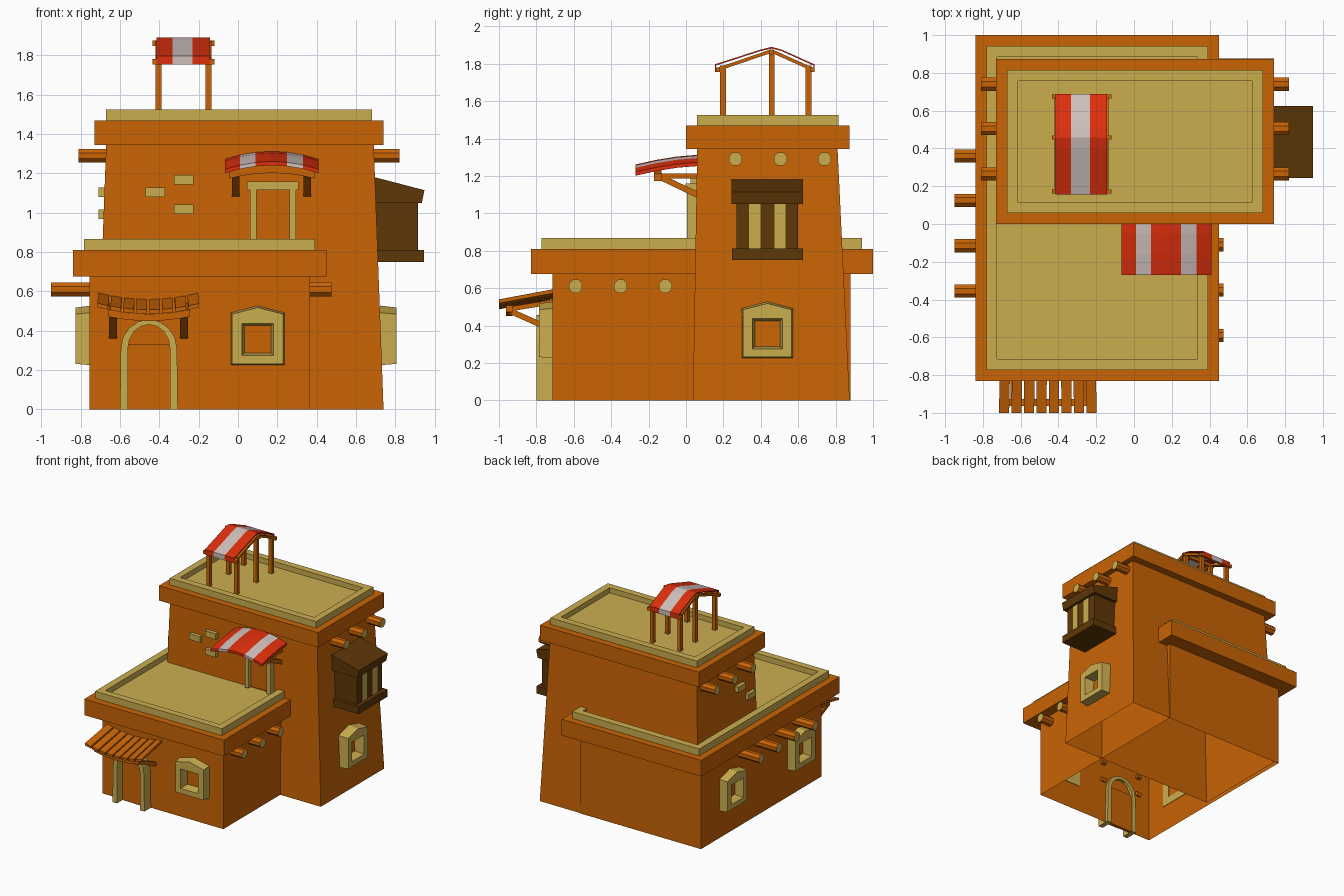
import bpy, bmesh, math
from mathutils import Vector

if "Cube" in bpy.data.objects:
    bpy.data.objects.remove(bpy.data.objects["Cube"])


def material(name, rgb):
    m = bpy.data.materials.new(name)
    m.diffuse_color = (*[(c / 255) ** 2.2 for c in rgb], 1)
    m.use_nodes = True
    m.node_tree.nodes["Principled BSDF"].inputs["Base Color"].default_value = m.diffuse_color
    return m


CLAY = material("orange clay", (200, 100, 13))
TAN = material("tan plaster", (202, 172, 80))
BROWN = material("dark brown wood", (95, 58, 15))
RED = material("red cloth", (220, 50, 20))
WHITE = material("pale cloth", (205, 190, 186))


def loft(name, rings, mats, cap0=True, cap1=True, rule=None, closed=False):
    """Join point rings with quads; rule(face centre, normal) gives a material index."""
    bm = bmesh.new()
    vs = [[bm.verts.new(p) for p in r] for r in rings]
    pairs = list(zip(vs, vs[1:])) + ([(vs[-1], vs[0])] if closed else [])
    for a, b in pairs:
        n = len(a)
        for i in range(n):
            bm.faces.new((a[i], a[(i + 1) % n], b[(i + 1) % n], b[i]))
    if cap0 and not closed:
        bm.faces.new(vs[0][::-1])
    if cap1 and not closed:
        bm.faces.new(vs[-1])
    bmesh.ops.recalc_face_normals(bm, faces=bm.faces)
    if rule:
        for f in bm.faces:
            f.material_index = rule(f.calc_center_median(), f.normal)
    me = bpy.data.meshes.new(name)
    bm.to_mesh(me)
    bm.free()
    for m in mats:
        me.materials.append(m)
    ob = bpy.data.objects.new(name, me)
    bpy.context.collection.objects.link(ob)
    return ob


def rect(x0, x1, y0, y1, z):
    return [(x0, y0, z), (x1, y0, z), (x1, y1, z), (x0, y1, z)]


def box(name, x0, x1, y0, y1, z0, z1, mat):
    return loft(name, [rect(x0, x1, y0, y1, z0), rect(x0, x1, y0, y1, z1)], [mat])


def prism_x(name, x0, x1, yz, mat):
    return loft(name, [[(x, y, z) for y, z in yz] for x in (x0, x1)], [mat])


def strut(name, x0, x1, a, b, t, mat=CLAY):
    """Square bar running from a to b in the y-z plane."""
    d = (Vector(b) - Vector(a)).normalized() * t / 2
    n = Vector((-d.y, d.x))
    a, b = Vector(a), Vector(b)
    return prism_x(name, x0, x1, [a - n, b - n, b + n, a + n], mat)


# Walls, open at the bottom
loft("lower_walls", [rect(-.755, .365, -.715, .88, 0), rect(-.755, .365, -.715, .88, .68)],
     [CLAY], False, False)
loft("tower_walls", [rect(-.72, .74, .037, .875, 0), rect(-.67, .69, .06, .81, 1.35)],
     [CLAY], False, False)


# Roof bands with recessed tan parapets
def roof(name, x0, x1, y0, y1, z0, z1, z2):
    box(name + "_band", x0, x1, y0, y1, z0, z1, CLAY)
    a, b = .058, .115
    o = (x0 + a, x1 - a, y0 + a, y1 - a)
    i = (x0 + b, x1 - b, y0 + b, y1 - b)
    loft(name + "_parapet", [rect(*o, z1), rect(*o, z2), rect(*i, z2), rect(*i, z1 + .012)], [TAN])


roof("lower_roof", -.84, .45, -.83, 1.0, .675, .81, .868)
roof("tower_roof", -.73, .74, 0, .873, 1.345, 1.47, 1.525)


# Octagonal roof beams with tan ends
def beam(name, x0, x1, y, z):
    r = .038
    ring = [(r * math.cos((k + .5) * math.pi / 4), r * math.sin((k + .5) * math.pi / 4)) for k in range(8)]
    loft(name, [[(x, y + a, z + b) for a, b in ring] for x in (x0, x1)], [CLAY, TAN],
         rule=lambda c, n: int(abs(n.x) > .9))


for y in (.36, .125, -.115, -.355):
    beam("lower_left_beam", -.95, -.74, y, .61)
for y in (-.11, -.35, -.59):
    beam("lower_right_beam", .35, .475, y, .61)
for y in (.74, .505, .265):
    beam("tower_left_beam", -.81, -.65, y, 1.29)
    beam("tower_right_beam", .67, .82, y, 1.29)

# Exposed bricks
for x, z in ((-.275, 1.168), (-.42, 1.104), (-.275, 1.018)):
    box("front_brick", x - .05, x + .05, .025, .08, z - .024, z + .024, TAN)
for y, z in ((.27, 1.104), (.14, .993)):
    box("side_brick", -.71, -.65, y - .05, y + .05, z - .024, z + .024, TAN)


# Peaked window surrounds; u runs sideways, out points away from the wall
def window(name, base, u, out, depth):
    base, u, out, up = Vector(base), Vector(u), Vector(out), Vector((0, 0, 1))

    def ring(w, zb, zs, zt, d):
        pts = [(-w, zb), (w, zb), (w, zs), (0, zt), (-w, zs)]
        return [base + u * a + up * b + out * d for a, b in pts]
    loft(name, [ring(.137, .225, .492, .528, 0), ring(.13, .232, .485, .518, depth),
                ring(.08, .275, .437, .437, depth), ring(.066, .288, .425, .425, 0)], [TAN], closed=True)


window("front_window", (.1, -.71, 0), (1, 0, 0), (0, -1, 0), .075)
window("right_window", (.722, .435, 0), (0, 1, 0), (1, 0, 0), .085)
for y in (.5, -.4):
    window("left_window", (-.75, y, 0), (0, 1, 0), (-1, 0, 0), .075)

# Arched front door
path = [(1, 0, 0)] + [(math.cos(a), math.sin(a), 1) for a in [math.pi * k / 8 for k in range(9)]] + [(-1, 0, 0)]
arch = []
for c, s, k in path:
    fl = .004 * (1 - k)
    o = (-.453 + c * (.143 + fl), k * .31 + s * .147)
    i = (-.453 + c * .107, k * .31 + s * .122)
    arch.append([(o[0], -.69, o[1]), (o[0], -.80, o[1]), (i[0], -.80, i[1]), (i[0], -.69, i[1])])
loft("door_arch", arch, [TAN])
for s in (-1, 1):
    xs = sorted((-.453, -.453 + s * .108))
    box("door_leaf", *xs, -.725 - .004 * (s > 0), -.70, 0, .33, CLAY)


# Arched or sagging cross beam
def curved_beam(name, x0, x1, y, z, bend, t):
    rings = []
    for k in range(9):
        q = k / 4 - 1
        x, zc = x0 + (x1 - x0) * k / 8, z + bend * q * q
        rings.append([(x, y - t, zc - t), (x, y + t, zc - t), (x, y + t, zc + t), (x, y - t, zc + t)])
    loft(name, rings, [CLAY])


# Slatted awning over the front door
for k in range(8):
    x = -.682 + k * .0645
    rings = []
    for y, z in ((-1.0, .487), (-.715, .54)):
        r = []
        for dx, dz in ((-.027, 0), (.027, 0), (.027, .02), (-.027, .02)):
            px = x + dx
            q = (px + .455) / .25
            r.append((px + (.006 if y < -.9 else 0) * (k - 3.5) / 3.5, y, z + dz + .032 * q * q))
        rings.append(r)
    loft("awning_slat", rings, [CLAY])
curved_beam("door_awning_beam", -.66, -.245, -.945, .468, .022, .018)
for x in (-.655, -.295):
    strut("door_awning_arm", x, x + .04, (-.96, .485), (-.69, .53), .025)
    strut("door_awning_brace", x, x + .04, (-.945, .48), (-.69, .365), .03)

# Upper door
for x in (.06, .262):
    box("upper_door_post", x, x + .033, .005, .08, .83, 1.13, TAN)
box("upper_door_lintel", .045, .308, -.002, .08, 1.115, 1.16, TAN)
box("upper_door_panel", .093, .262, .042, .08, .83, 1.115, CLAY)

# Striped arched awning over the upper door
rings = []
for x in (-.065, .01, .09, .17, .25, .33, .41):
    zx = 1.313 - .04 * ((x - .172) / .238) ** 2
    top = [(y, zx - .052 * ((.065 - y) / .335) ** 1.6) for y in (-.27, -.16, -.05, .065)]
    rings.append([(x, y, z) for y, z in top] + [(x, y, z - .02) for y, z in top[::-1]])
loft("upper_awning", rings, [RED, WHITE],
     rule=lambda c, n: int(.01 < c.x < .09 or .25 < c.x < .33))
curved_beam("upper_awning_beam", -.045, .39, -.15, 1.222, -.028, .02)
for x in (-.03, .332):
    strut("upper_awning_arm", x, x + .038, (-.16, 1.2), (.08, 1.2), .025)
    strut("upper_awning_brace", x, x + .038, (-.15, 1.2), (.08, 1.09), .032)

# Boxed bay window on the right
box("bay_body", .66, .912, .27, .60, .80, 1.09, BROWN)
box("bay_sill", .66, .945, .245, .625, .75, .812, BROWN)
loft("bay_roof", [[(x, y, z) for x, z in ((.66, 1.05), (.935, 1.05), (.948, 1.115), (.66, 1.19))]
                  for y in (.243, .625)], [BROWN])
for y in (.337, .472):
    box("bay_pane", .905, .916, y, y + .06, .812, 1.052, TAN)

# Rooftop canopy: posts, rafters, cross bars and striped cloth
for x in (-.42, -.165):
    for y, z in ((.198, 1.79), (.458, 1.87), (.655, 1.79)):
        box("canopy_post", x, x + .03, y - .015, y + .015, 1.475, z, CLAY)
    strut("canopy_rafter", x, x + .03, (.165, 1.768), (.458, 1.868), .018)
    strut("canopy_rafter", x, x + .03, (.68, 1.768), (.458, 1.868), .018)
for y, z in ((.172, 1.768), (.458, 1.862), (.675, 1.768)):
    box("canopy_crossbar", -.435, -.12, y - .011, y + .011, z - .013, z + .013, CLAY)
line = [(.155, 1.755), (.155, 1.797), (.4, 1.876), (.458, 1.89), (.51, 1.876), (.687, 1.797), (.687, 1.755)]
under = [(.160, 1.755), (.160, 1.79), (.4, 1.868), (.458, 1.881), (.51, 1.868), (.682, 1.79), (.682, 1.755)]
loft("canopy_cloth", [[(x, y, z) for y, z in line + under[::-1]] for x in (-.415, -.333, -.232, -.143)],
     [RED, WHITE], rule=lambda c, n: int(-.333 < c.x < -.232 and abs(n.x) < .5))
